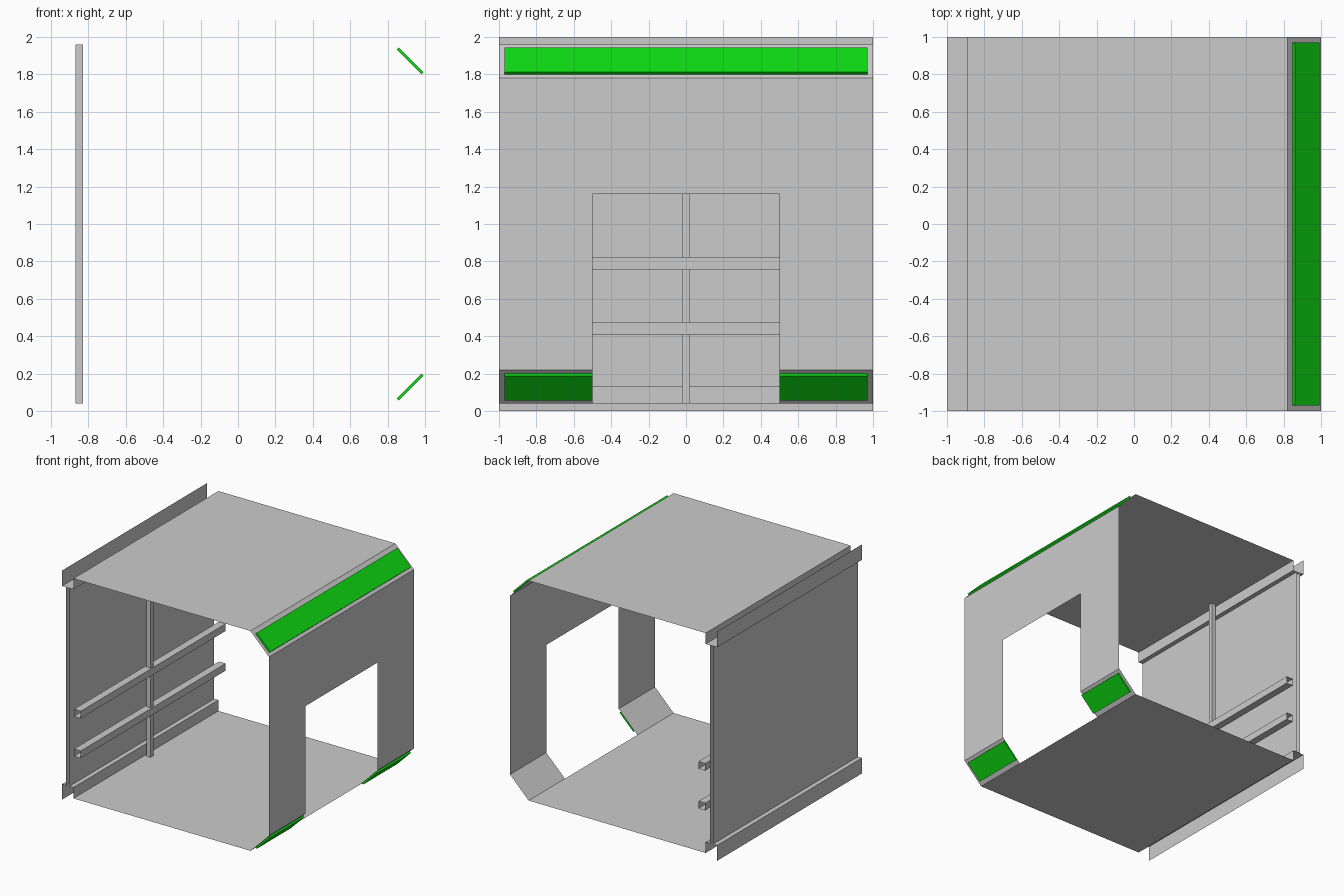
import bpy, bmesh, math
from mathutils import Matrix

cube = bpy.data.objects.get("Cube")
if cube:
    bpy.data.objects.remove(cube, do_unlink=True)


def material(name, color):
    m = bpy.data.materials.new(name)
    m.use_nodes = True
    m.diffuse_color = color
    m.node_tree.nodes["Principled BSDF"].inputs["Base Color"].default_value = color
    return m


GREY = material("panel grey", (0.6, 0.6, 0.6, 1))
GREEN = material("bright green", (0.004, 0.7, 0.006, 1))


def finish(name, bm, mat):
    mesh = bpy.data.meshes.new(name)
    bm.to_mesh(mesh)
    bm.free()
    mesh.materials.append(mat)
    ob = bpy.data.objects.new(name, mesh)
    bpy.context.collection.objects.link(ob)
    return ob


def sheet(name, profile, ys=(-1, 1), closed=False, skip=lambda seg, bay: False):
    """Thin sheet: an x-z profile swept along y, leaving out skipped bays."""
    bm = bmesh.new()
    rows = [[bm.verts.new((x, y, z)) for x, z in profile] for y in ys]
    n = len(profile)
    for bay in range(len(ys) - 1):
        a, b = rows[bay], rows[bay + 1]
        for i in range(n if closed else n - 1):
            j = (i + 1) % n
            if not skip(i, bay):
                bm.faces.new((a[i], a[j], b[j], b[i]))
    bmesh.ops.dissolve_limit(bm, angle_limit=0.01, verts=bm.verts, edges=bm.edges)
    return finish(name, bm, GREY)


def box(name, center, size, mat, tilt=0):
    bm = bmesh.new()
    bmesh.ops.create_cube(bm, size=1, matrix=Matrix.Translation(center)
                          @ Matrix.Rotation(tilt, 4, 'Y') @ Matrix.Diagonal((*size, 1)))
    return finish(name, bm, mat)


# Folded shell: floor, chamfers, right wall with doorway, roof
shell = [(-.89, .04), (.82, .04), (1, .22), (1, 1.16), (1, 1.78), (.82, 1.96), (-.89, 1.96)]
sheet("folded_shell", shell, (-1, -.5, .5, 1),
      skip=lambda seg, bay: bay == 1 and seg in (1, 2))

# Open channel rails along the left edge, mirrored top and bottom
rail = [(-1, 0), (-1, .135), (-.89, .135), (-.89, .04)]
sheet("lower_rail", rail)
sheet("upper_rail", [(x, 2 - z) for x, z in reversed(rail)])

# Double-skinned left wall
sheet("wall_outer_skin", [(-.96, .135), (-.96, 1.865)])
sheet("wall_inner_skin", [(-.93, 1.865), (-.93, .135)])

# Hollow shelf bars and the upright that joins them
for name, z in (("lower_bar", .41), ("upper_bar", .757)):
    t = z + .063
    sheet(name, [(-.885, z), (-.82, z), (-.82, t), (-.885, t)], closed=True)
box("upright_post", (-.85, 0, 1), (.04, .04, 1.92), GREY)

# Green plates on the chamfers
plate = (.186, .016)
box("upper_green_plate", (.92, 0, 1.872), (plate[0], 1.94, plate[1]), GREEN, math.radians(45))
for name, side in (("front", -1), ("back", 1)):
    box(name + "_green_plate", (.92, side * .735, .128), (plate[0], .47, plate[1]),
        GREEN, math.radians(-45))
